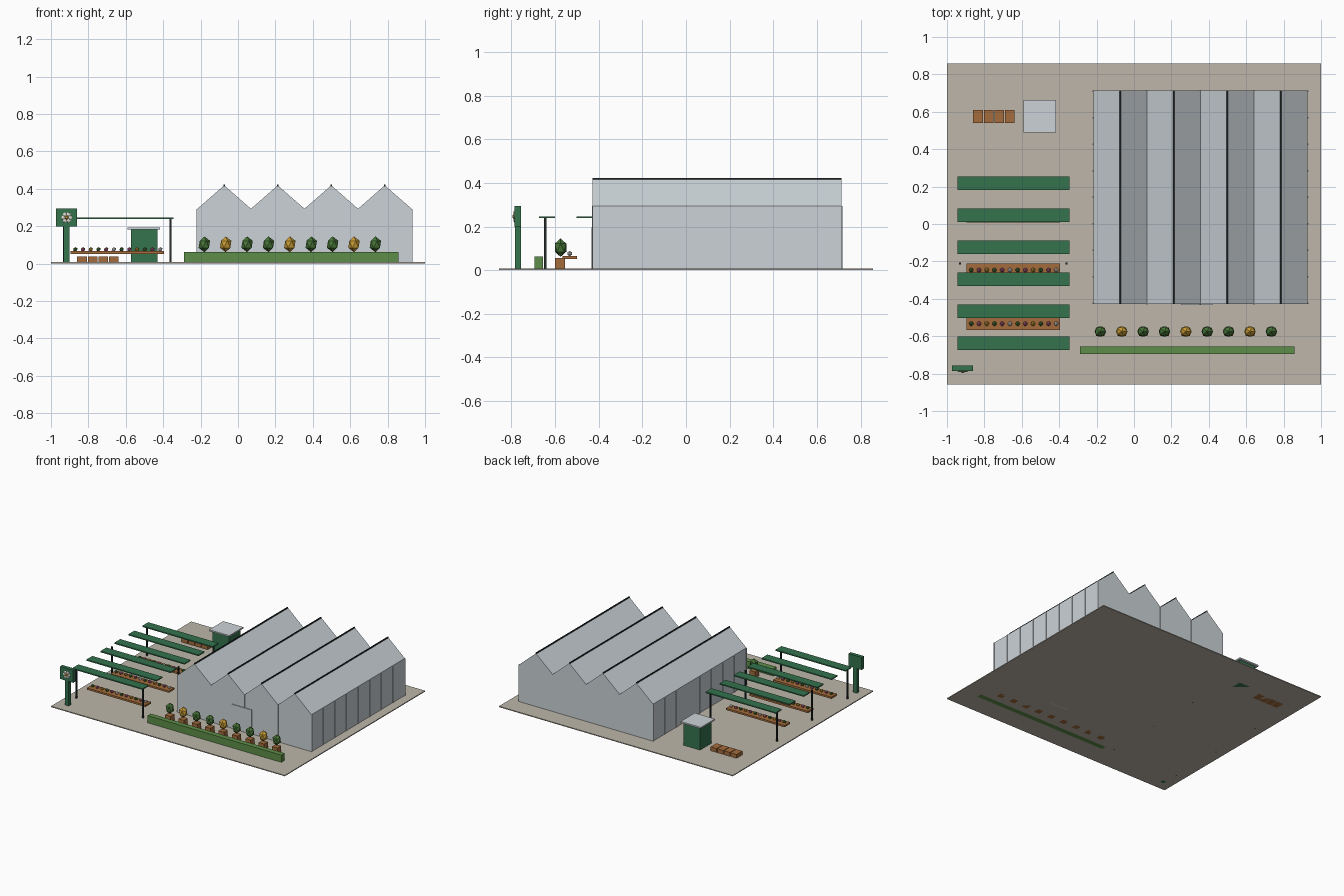
import bpy, bmesh, math
from mathutils import Matrix

if "Cube" in bpy.data.objects:
    bpy.data.objects.remove(bpy.data.objects["Cube"])


def mat(name, r, g, b):
    m = bpy.data.materials.new(name)
    m.diffuse_color = (r, g, b, 1)
    m.use_nodes = True
    m.node_tree.nodes["Principled BSDF"].inputs["Base Color"].default_value = m.diffuse_color
    return m


GLASS = mat("pale_glass", .60, .65, .68)
GROUND = mat("paving", .51, .47, .40)
GREEN = mat("painted_green", .035, .17, .075)
WOOD = mat("wood", .37, .15, .045)
HEDGE = mat("hedge_green", .11, .27, .065)
LEAF = mat("leaf_green", .065, .18, .04)
GOLD = mat("gold_leaf", .58, .33, .035)
PINK = mat("pink_petal", .46, .11, .22)
DARK = mat("dark_metal", .02, .028, .028)
WHITE = mat("off_white", .74, .72, .66)


def finish(name, bm, m):
    me = bpy.data.meshes.new(name)
    bm.to_mesh(me)
    bm.free()
    me.materials.append(m)
    ob = bpy.data.objects.new(name, me)
    bpy.context.collection.objects.link(ob)
    return ob


def boxes(name, m, *spans):
    """One object from boxes given as (x0, x1, y0, y1, z0, z1)."""
    bm = bmesh.new()
    for x0, x1, y0, y1, z0, z1 in spans:
        t = Matrix.Translation(((x0 + x1) / 2, (y0 + y1) / 2, (z0 + z1) / 2))
        s = Matrix.Diagonal((x1 - x0, y1 - y0, z1 - z0, 1))
        bmesh.ops.create_cube(bm, size=1, matrix=t @ s)
    return finish(name, bm, m)


def balls(name, m, size, points):
    """Low-poly blobs with half-sizes `size` at each point."""
    bm = bmesh.new()
    for p in points:
        bmesh.ops.create_icosphere(bm, subdivisions=1, radius=1,
                                   matrix=Matrix.Translation(p) @ Matrix.Diagonal((*size, 1)))
    return finish(name, bm, m)


# Paved plot
boxes("ground", GROUND, (-1, 1, -.857, .857, 0, .007))

# Greenhouse: zigzag gable profile extruded from front to back
X0, X1, Y0, Y1, EAVE, RIDGE, SPANS = -.217, .928, -.428, .713, .293, .418, 4
W = (X1 - X0) / SPANS
profile = [(X1, .003), (X0, .003)]
for i in range(SPANS):
    profile += [(X0 + i * W, EAVE), (X0 + (i + .5) * W, RIDGE)]
profile.append((X1, EAVE))
bm = bmesh.new()
face = bm.faces.new([bm.verts.new((x, Y0, z)) for x, z in profile])
ext = bmesh.ops.extrude_face_region(bm, geom=[face])
bmesh.ops.translate(bm, vec=(0, Y1 - Y0, 0),
                    verts=[v for v in ext["geom"] if isinstance(v, bmesh.types.BMVert)])
bmesh.ops.recalc_face_normals(bm, faces=bm.faces)
finish("greenhouse", bm, GLASS)

# Side wall posts, gable posts and door
posts = []
for i in range(9):
    y = Y0 + .003 + i * (Y1 - Y0 - .006) / 8
    for x in (X0, X1):
        posts.append((x - .004, x + .004, y - .004, y + .004, 0, EAVE))
for i in range(1, SPANS):
    for y in (Y0, Y1):
        x = X0 + i * W
        posts.append((x - .004, x + .004, y - .003, y + .003, 0, EAVE))
boxes("greenhouse_posts", GLASS, *posts)
boxes("greenhouse_door", GLASS, (.25, .42, Y0 - .006, Y0 + .002, 0, .195))
boxes("ridge_caps", DARK, *[(X0 + (i + .5) * W - .004, X0 + (i + .5) * W + .004,
                             Y0, Y1, RIDGE - .005, RIDGE + .004) for i in range(SPANS)])

# Front hedge and row of potted trees
boxes("hedge", HEDGE, (-.288, .857, -.694, -.655, 0, .063))
tree_x = [-.18 + i * .1143 for i in range(9)]
boxes("tree_planters", WOOD, *[(x - .023, x + .023, -.6, -.554, 0, .055) for x in tree_x])
for name, m, gold in (("green_trees", LEAF, False), ("gold_trees", GOLD, True)):
    balls(name, m, (.034, .031, .042),
          [(x, -.575, .103) for i, x in enumerate(tree_x) if (i % 3 == 1) == gold])

# Shade slats on posts
slat_y = [.217 - i * .1708 for i in range(6)]
boxes("shade_slats", GREEN, *[(-.945, -.345, y - .036, y + .036, .238, .247) for y in slat_y])
boxes("shade_posts", DARK, *[(x - .005, x + .005, y - .005, y + .005, 0, .24)
                             for x in (-.93, -.36) for y in (-.645, -.212, .217)])

# Display tables with rows of flowers
table_y = (-.533, -.246, .041)
boxes("display_tables", WOOD, *[(-.895, -.395, y - .034, y + .034, .052, .066) for y in table_y])
cycle = (LEAF, PINK, GOLD, LEAF, PINK, WHITE)
for name, m in (("green_plants", LEAF), ("pink_flowers", PINK),
                ("gold_flowers", GOLD), ("white_flowers", WHITE)):
    balls(name, m, (.013, .013, .012),
          [(-.87 + i * .0413, y, .076) for y in table_y for i in range(12) if cycle[i % 6] == m])

# Kiosk and crates at the back
boxes("kiosk", GREEN, (-.572, -.43, .505, .645, 0, .183))
boxes("kiosk_roof", GLASS, (-.59, -.418, .49, .662, .183, .194))
boxes("crates", WOOD, *[(-.86 + i * .0567, -.808 + i * .0567, .54, .61, 0, .037) for i in range(4)])

# Sign with a flower on its face
boxes("sign_post", GREEN, (-.932, -.9, -.784, -.757, 0, .2))
boxes("sign_board", GREEN, (-.972, -.86, -.785, -.757, .198, .295))
balls("sign_petals", WHITE, (.013, .006, .013),
      [(-.916 + .018 * math.cos(a), -.786, .246 + .018 * math.sin(a))
       for a in (k * math.pi / 3 for k in range(6))])
balls("sign_flower_centre", GOLD, (.012, .009, .012), [(-.916, -.788, .246)])
